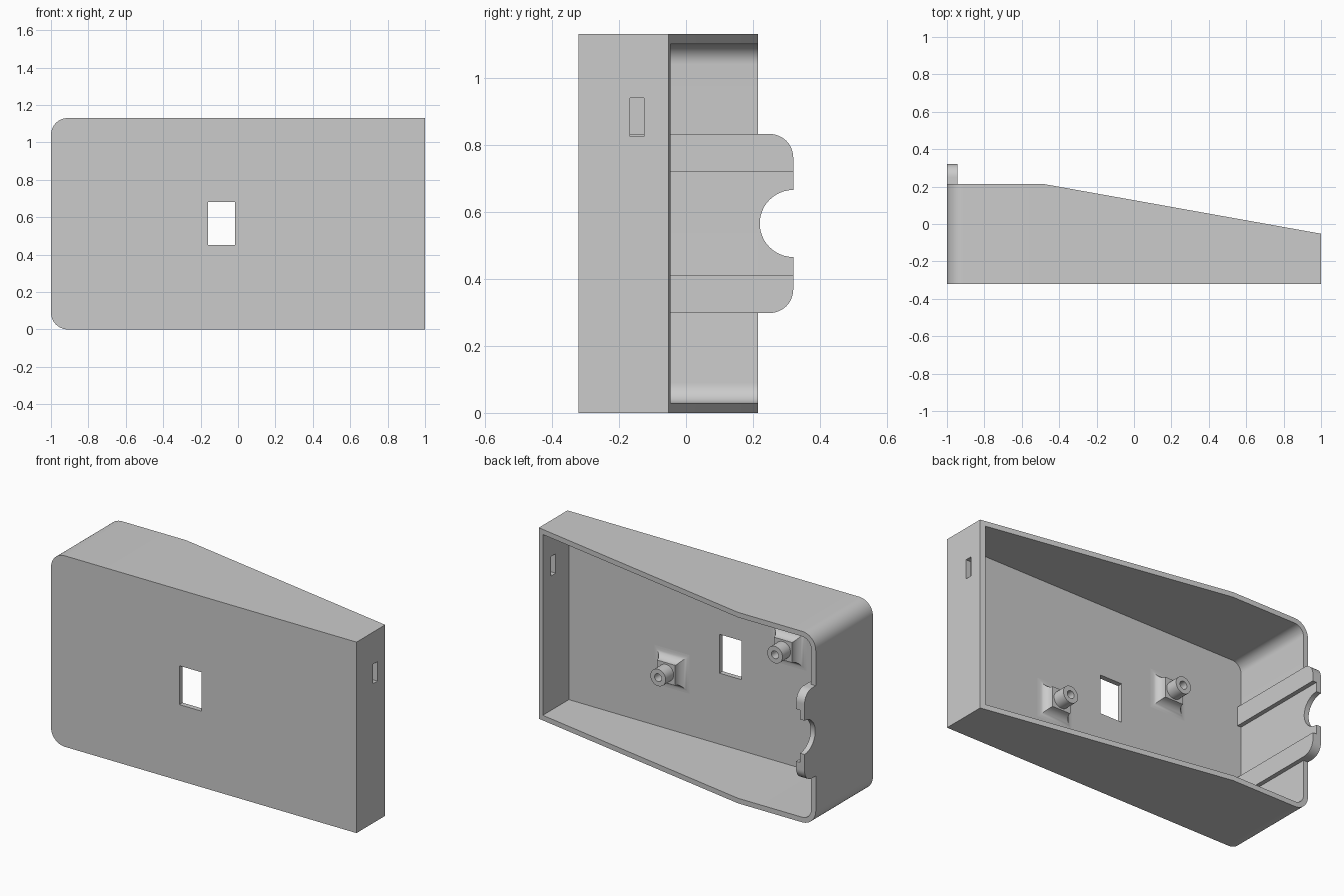
import bpy, bmesh
from math import sin, cos, pi, radians

if "Cube" in bpy.data.objects:
    bpy.data.objects.remove(bpy.data.objects["Cube"], do_unlink=True)

grey = bpy.data.materials.new("plain grey")
grey.use_nodes = True
grey.diffuse_color = (0.6, 0.6, 0.6, 1)
grey.node_tree.nodes["Principled BSDF"].inputs["Base Color"].default_value = (0.6, 0.6, 0.6, 1)

FRONT, BACK, KINK, H, T = -0.32, 0.215, -0.49, 1.13, 0.03
FLOOR = FRONT + T
MID = H / 2


def loft(name, loops):
    """Bridge equal-length closed loops and cap both ends."""
    bm = bmesh.new()
    rings = [[bm.verts.new(p) for p in loop] for loop in loops]
    n = len(rings[0])
    for a, b in zip(rings, rings[1:]):
        for i in range(n):
            j = (i + 1) % n
            bm.faces.new((a[i], a[j], b[j], b[i]))
    bm.faces.new(rings[0])
    bm.faces.new(rings[-1])
    bmesh.ops.recalc_face_normals(bm, faces=bm.faces)
    mesh = bpy.data.meshes.new(name)
    bm.to_mesh(mesh)
    bm.free()
    mesh.materials.append(grey)
    ob = bpy.data.objects.new(name, mesh)
    bpy.context.collection.objects.link(ob)
    return ob


def activate(ob):
    bpy.ops.object.select_all(action='DESELECT')
    ob.select_set(True)
    bpy.context.view_layer.objects.active = ob


def smooth(ob):
    activate(ob)
    bpy.ops.object.shade_smooth_by_angle(angle=radians(30))


def arc(cx, cy, r, start, end, steps=12):
    return [(cx + r * cos(radians(start + (end - start) * i / steps)),
             cy + r * sin(radians(start + (end - start) * i / steps)))
            for i in range(steps + 1)]


def box(name, x0, x1, y0, y1, z0, z1):
    return loft(name, [[(x, y0, z0), (x, y1, z0), (x, y1, z1), (x, y0, z1)] for x in (x0, x1)])


def cut(ob, cutter):
    cutter.hide_render = True
    mod = ob.modifiers.new("opening", 'BOOLEAN')
    mod.operation, mod.solver, mod.object = 'DIFFERENCE', 'EXACT', cutter
    activate(ob)
    bpy.ops.object.modifier_apply(modifier=mod.name)
    bpy.data.objects.remove(cutter, do_unlink=True)


# Open-backed shell: rounded at one end, back rim sloping down to the other
def outline(inset):
    r, c = 0.09 - inset, -0.91
    return ([(1 - inset, inset), (KINK, inset)] + arc(c, 0.09, r, 270, 180)
            + arc(c, H - 0.09, r, 180, 90) + [(KINK, H - inset), (1 - inset, H - inset)])


def rim(x):
    return BACK if x <= KINK else BACK + (x - KINK) / (1 - KINK) * (-0.052 - BACK)


outer, inner = outline(0), outline(T)
shell = loft("shell", [
    [(x, FRONT, z) for x, z in outer],
    [(x, rim(x), z) for x, z in outer],
    [(x, rim(x), z) for x, z in inner],
    [(x, FLOOR, z) for x, z in inner]])

# Window through the front, narrow slot through the low end wall
cut(shell, box("window_cutter", -0.16, -0.015, -0.5, -0.2, 0.45, 0.68))
cut(shell, box("slot_cutter", 0.9, 1.1, -0.167, -0.125, 0.825, 0.94))
smooth(shell)

# End tab with rounded corners and a half-round notch
TIP, HALF, R = 0.32, 0.267, 0.07
tab = ([(BACK, MID - HALF)] + arc(TIP - R, MID - HALF + R, R, 270, 360)
       + arc(TIP, MID, 0.1, 270, 90, 24)
       + arc(TIP - R, MID + HALF - R, R, 0, 90) + [(BACK, MID + HALF)])
smooth(loft("end_tab", [[(x, y, z) for y, z in tab] for x in (-1, -1 + T)]))

# Two ribs inside the end wall, running out onto the tab
rib = ([(FLOOR, 0.155), (TIP, 0.155)] + arc(TIP - R, HALF - R, R, 0, 90) + [(FLOOR, HALF)])
for side, name in ((1, "upper_rib"), (-1, "lower_rib")):
    smooth(loft(name, [[(x, y, MID + side * z) for y, z in rib] for x in (-1 + T, -0.945)]))


# Screw posts on flared square feet
def square(cx, cz, h, y):
    return [(cx + a * h, y, cz + b * h) for a, b in ((-1, -1), (1, -1), (1, 1), (-1, 1))]


def circle(cx, cz, r, y):
    return [(x, y, z) for x, z in arc(cx, cz, r, 0, 360 - 360 / 32, 31)]


for name, cx, cz in (("left", 0.295, 0.39), ("right", -0.47, 0.73)):
    flare = [square(cx, cz, 0.06 + 0.055 * (1 - sin(a * pi / 16)),
                    FLOOR + 0.055 * (1 - cos(a * pi / 16))) for a in range(9)]
    smooth(loft(name + "_post_foot", flare))
    top = FLOOR + 0.055
    smooth(loft(name + "_screw_post", [
        circle(cx, cz, 0.05, top), circle(cx, cz, 0.05, -0.16),
        circle(cx, cz, 0.023, -0.16), circle(cx, cz, 0.023, top + 0.01)]))
